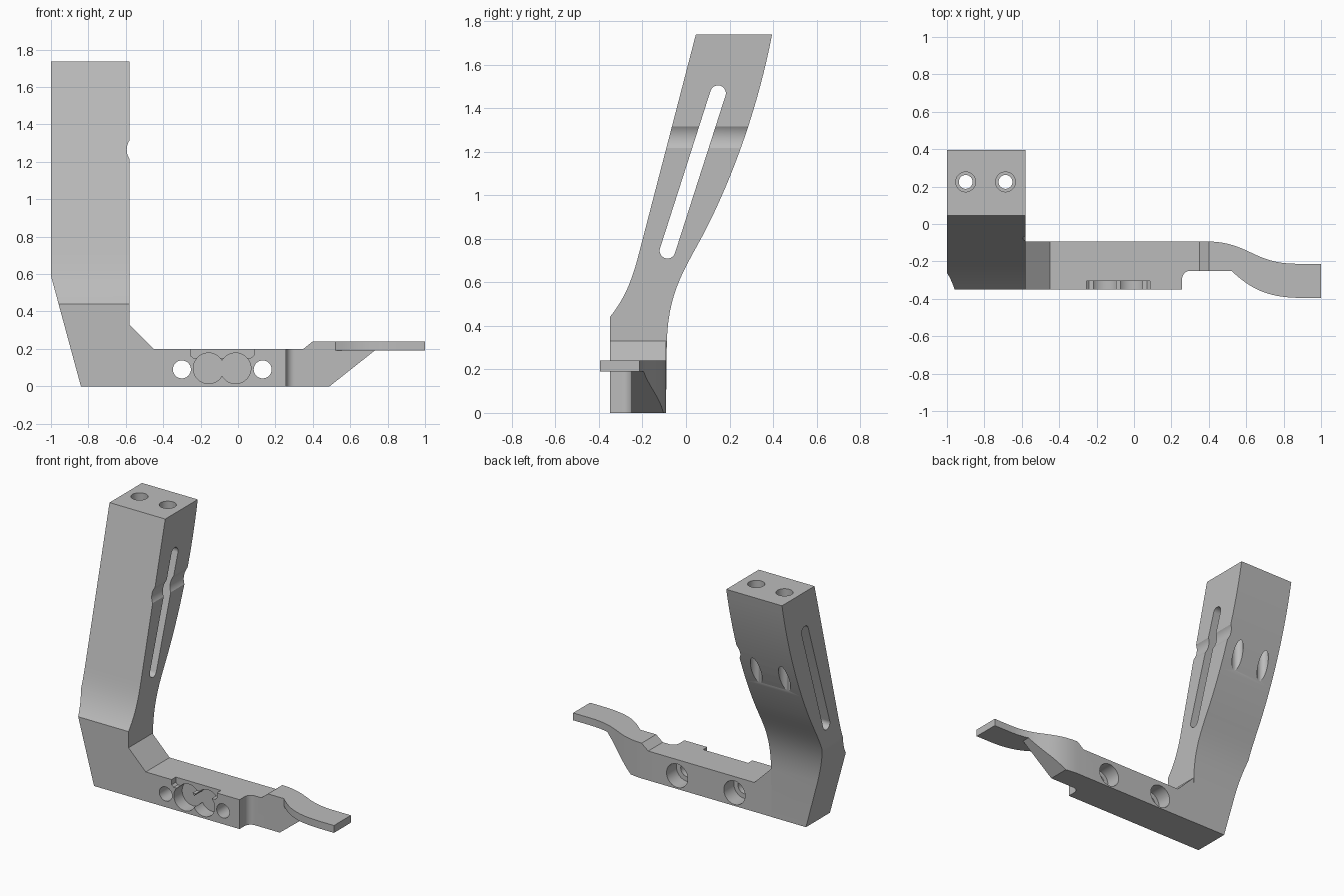
import bpy, bmesh, math
from mathutils import Vector, Matrix
from mathutils.geometry import interpolate_bezier

cube = bpy.data.objects.get("Cube")
if cube:
    bpy.data.objects.remove(cube, do_unlink=True)

grey = bpy.data.materials.new("satin grey")
grey.use_nodes = True
grey.diffuse_color = (0.5, 0.5, 0.5, 1)
grey.node_tree.nodes["Principled BSDF"].inputs["Base Color"].default_value = (0.5, 0.5, 0.5, 1)

# Where a profile's (u, v) and its extrusion depth d end up in space
PLACE = {
    "x": lambda u, v, d: (d, u, v),
    "y": lambda u, v, d: (u, d, v),
    "z": lambda u, v, d: (u, v, d),
}


def prism(name, points, axis, start, end):
    """Extrude a closed outline along an axis."""
    bm = bmesh.new()
    face = bm.faces.new([bm.verts.new(PLACE[axis](u, v, start)) for u, v in points])
    out = bmesh.ops.extrude_face_region(bm, geom=[face])
    shift = Vector(PLACE[axis](0, 0, end - start))
    bmesh.ops.translate(bm, verts=[g for g in out["geom"] if isinstance(g, bmesh.types.BMVert)], vec=shift)
    bmesh.ops.recalc_face_normals(bm, faces=bm.faces)
    mesh = bpy.data.meshes.new(name)
    bm.to_mesh(mesh)
    bm.free()
    mesh.materials.append(grey)
    obj = bpy.data.objects.new(name, mesh)
    bpy.context.collection.objects.link(obj)
    return obj


def arc(u, v, radius, first=0, last=360, steps=48):
    angles = [math.radians(first + (last - first) * i / steps) for i in range(steps + (last - first < 360))]
    return [(u + radius * math.cos(a), v + radius * math.sin(a)) for a in angles]


def bezier(a, b, c, d, steps=16):
    pts = interpolate_bezier(*[Vector((*p, 0)) for p in (a, b, c, d)], steps)
    return [(p.x, p.y) for p in pts]


def combine(target, other, operation):
    """Apply a boolean and discard the helper."""
    other.hide_render = True
    mod = target.modifiers.new("boolean", "BOOLEAN")
    mod.operation, mod.object, mod.solver = operation, other, "EXACT"
    bpy.context.view_layer.objects.active = target
    bpy.ops.object.modifier_apply(modifier=mod.name)
    bpy.data.objects.remove(other, do_unlink=True)


def cut(target, *outline):
    combine(target, prism("cutter", *outline), "DIFFERENCE")


# Leaning post: curved side profile trimmed by a sloping outer edge
side = [(-0.35, 0), (-0.35, 0.44)]
side += bezier((-0.35, 0.44), (-0.26, 0.55), (-0.235, 0.66), (-0.205, 0.775))[1:]
side += [(0.045, 1.737), (0.395, 1.737)]
side += bezier((0.395, 1.737), (0.34, 1.45), (0.24, 1.14), (0.1, 0.86))[1:]
side += bezier((0.1, 0.86), (0.01, 0.68), (-0.08, 0.58), (-0.088, 0.33))[1:]
side += [(-0.092, 0)]
body = prism("bracket_body", side, "x", -1, -0.58)
cut(body, [(-0.84, 0), (-0.867, -0.1), (-1.2, -0.1), (-1.2, 0.59), (-1, 0.59)], "y", -1, 1)

# Long slanted slot through the post
low, high = Vector((-0.085, 0.745)), Vector((0.147, 1.468))
tilt = math.degrees(math.atan2(high.y - low.y, high.x - low.x))
slot = arc(*high, 0.036, tilt - 90, tilt + 90, 20) + arc(*low, 0.036, tilt + 90, tilt + 270, 20)
cut(body, slot, "x", -1.2, -0.3)

# Shallow rounded groove across the inner face
cut(body, arc(-0.505, 1.265, 0.09), "y", -0.6, 0.6)

# Stepped vertical holes leaving through the curved back
for x in (-0.9, -0.687):
    cut(body, arc(x, 0.225, 0.037), "z", 0.7, 1.9)
    cut(body, arc(x, 0.225, 0.053), "z", 1.53, 1.9)

# Horizontal arm with a curved thumb plate: plan outline trimmed by the front outline
plan = [(-0.7, -0.35), (0.257, -0.35)]
plan += arc(0.302, -0.295, 0.045, 180, 90, 10)
plan += bezier((0.52, -0.25), (0.62, -0.34), (0.7, -0.395), (0.9, -0.395))
plan += [(1, -0.395), (1, -0.213)]
plan += bezier((0.88, -0.213), (0.64, -0.215), (0.62, -0.1), (0.4, -0.093))
plan += [(-0.7, -0.093)]
front = [(-0.7, 0), (0.49, 0), (0.73, 0.19), (1.1, 0.19), (1.1, 0.24), (0.4, 0.24),
         (0.35, 0.2), (-0.45, 0.2), (-0.58, 0.33), (-0.7, 0.33)]
arm = prism("arm", plan, "z", -0.1, 0.5)
combine(arm, prism("arm_outline", front, "y", -1, 1), "INTERSECT")
cut(arm, [(0.45, -0.25), (1.1, -0.25), (1.1, -0.6), (0.45, -0.6)], "z", -0.2, 0.19)
combine(body, arm, "UNION")

# Mounting holes, wider at the back
for x in (-0.3, 0.132):
    cut(body, arc(x, 0.09, 0.048), "y", -0.6, 0.1)
    cut(body, arc(x, 0.09, 0.08), "y", -0.2, 0.1)

# Twin round pockets and the open notch above them
for x in (-0.157, -0.013):
    cut(body, arc(x, 0.096, 0.082), "y", -0.6, -0.26)
notch = [(-0.255, 0.3), (-0.255, 0.165), (-0.24, 0.152), (0.07, 0.152), (0.085, 0.165), (0.085, 0.3)]
cut(body, notch, "y", -0.6, -0.305)

# Smooth curved walls, keep machined edges crisp
for obj in bpy.context.selected_objects:
    obj.select_set(False)
body.select_set(True)
bpy.context.view_layer.objects.active = body
bpy.ops.object.shade_smooth_by_angle(angle=math.radians(25))
